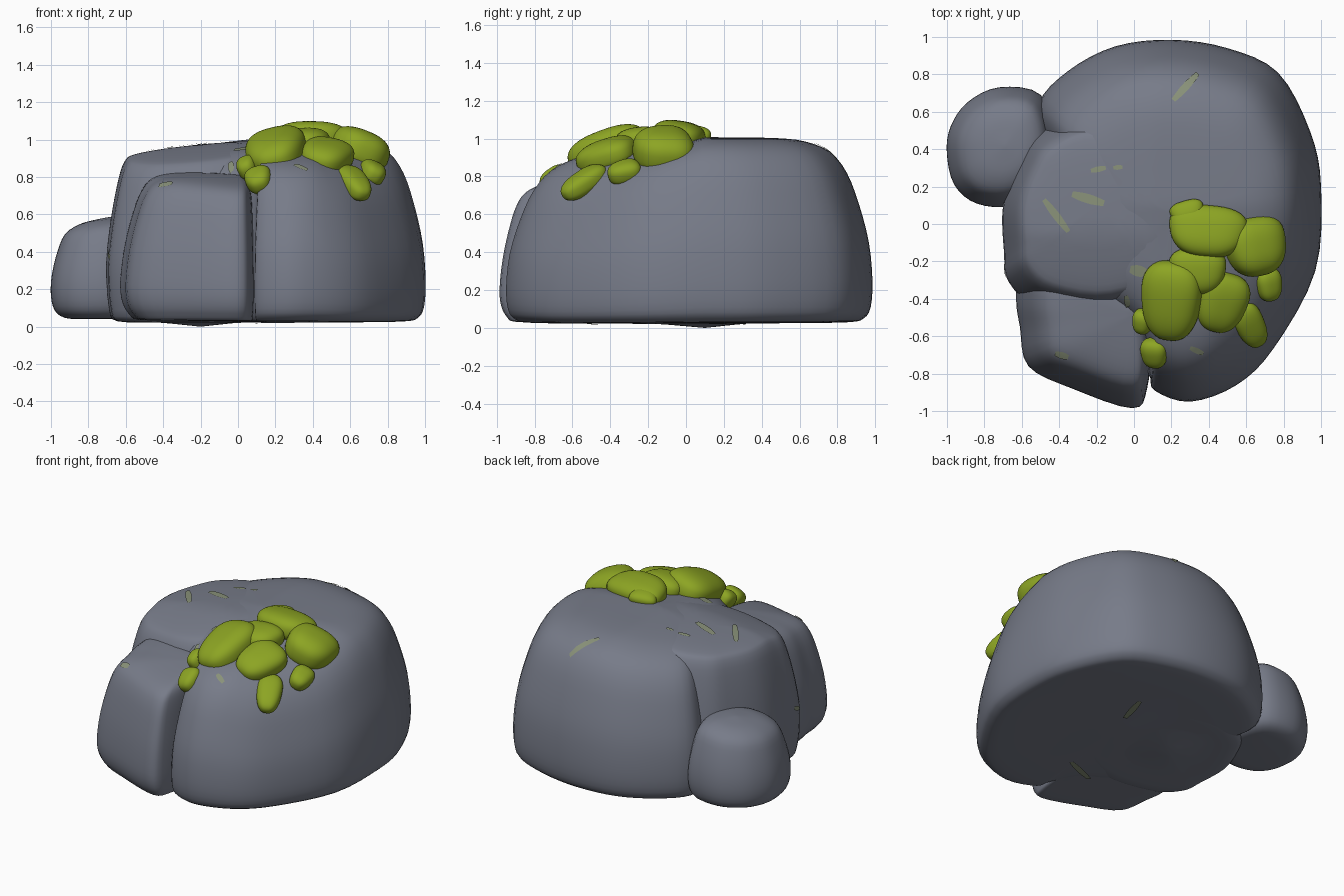
import bpy, bmesh, math
from mathutils import Vector, Matrix
from mathutils.bvhtree import BVHTree

if "Cube" in bpy.data.objects:
    bpy.data.objects.remove(bpy.data.objects["Cube"])


def material(name, col):
    m = bpy.data.materials.new(name)
    m.diffuse_color = (*col, 1)
    m.use_nodes = True
    m.node_tree.nodes["Principled BSDF"].inputs["Base Color"].default_value = m.diffuse_color
    return m


STONE = material("grey stone", (0.185, 0.200, 0.250))
MOSS = material("green moss", (0.265, 0.375, 0.017))
LICHEN = material("pale lichen", (0.25, 0.285, 0.19))


def finish(name, bm, mat):
    me = bpy.data.meshes.new(name)
    bm.to_mesh(me)
    bm.free()
    me.materials.append(mat)
    for p in me.polygons:
        p.use_smooth = True
    ob = bpy.data.objects.new(name, me)
    bpy.context.collection.objects.link(ob)
    return ob


def smooth_points(pts, steps, closed):
    """Catmull-Rom resampling of 2D points."""
    n, out = len(pts), []
    for i in range(n if closed else n - 1):
        def get(k):
            return Vector(pts[k % n] if closed else pts[max(0, min(n - 1, k))])
        a, b, c, d = get(i - 1), get(i), get(i + 1), get(i + 2)
        for s in range(steps):
            t = s / steps
            out.append(b + 0.5 * t * (c - a + t * (2 * a - 5 * b + 4 * c - d
                                                   + t * (3 * (b - c) + d - a))))
    if not closed:
        out.append(Vector(pts[-1]))
    return out


rock_verts, rock_faces = [], []


def boulder(name, outline, centre, levels, tilt):
    """Stack scaled copies of a plan outline; levels are (z, scale)."""
    ring = smooth_points(outline, 4, True)
    c = Vector(centre)
    bm = bmesh.new()
    rows = []
    for z, s in smooth_points(levels, 3, False):
        row = []
        for p in ring:
            q = c + (p - c) * max(s, 0)
            row.append(bm.verts.new((q.x, q.y, max(0, z * tilt(q.x, q.y)))))
        rows.append(row)
    n = len(ring)
    for lo, hi in zip(rows, rows[1:]):
        for i in range(n):
            j = (i + 1) % n
            bm.faces.new((lo[i], lo[j], hi[j], hi[i]))
    bmesh.ops.remove_doubles(bm, verts=bm.verts, dist=0.0005)
    bmesh.ops.recalc_face_normals(bm, faces=bm.faces)
    bm.verts.index_update()
    base = len(rock_verts)
    rock_verts.extend(v.co.copy() for v in bm.verts)
    rock_faces.extend([base + v.index for v in f.verts] for f in bm.faces)
    return finish(name, bm, STONE)


# Main boulder: top slopes down towards the front, the left and the front right corner
boulder("main_boulder",
        [(0.11, -0.89), (0.3, -0.95), (0.55, -0.86), (0.75, -0.66), (0.97, -0.25),
         (1.0, 0.2), (0.94, 0.5), (0.77, 0.81), (0.5, 0.94), (0.2, 0.985),
         (-0.1, 0.95), (-0.35, 0.82), (-0.51, 0.64), (-0.47, 0.4), (-0.42, 0.0),
         (-0.3, -0.4), (-0.02, -0.62), (0.08, -0.8)],
        (0.2, 0.05),
        [(0.02, 0), (0.025, 0.5), (0.03, 0.86), (0.05, 0.95), (0.11, 0.99), (0.25, 1.0),
         (0.45, 0.98), (0.65, 0.925), (0.82, 0.855), (0.93, 0.76), (0.985, 0.62),
         (1.003, 0.45), (1.006, 0.2), (1.01, 0)],
        lambda x, y: (1 - 0.115 * max(0, min(1, (0.1 - y) / 0.9)) - 0.11 * max(0, 0.1 - x)
                      - 0.45 * max(0, x - 0.4) * max(0, 0.1 - y)))

# Left shoulder of the boulder
boulder("left_boulder",
        [(-0.7, 0.1), (-0.695, -0.15), (-0.67, -0.31), (-0.5, -0.45), (-0.1, -0.5),
         (0.25, -0.3), (0.25, 0.4), (-0.2, 0.6), (-0.5, 0.5), (-0.62, 0.33)],
        (-0.2, 0.1),
        [(0.0, 0), (0.025, 0.5), (0.03, 0.88), (0.1, 0.97), (0.35, 1.0), (0.6, 0.95),
         (0.82, 0.87), (0.92, 0.80), (0.95, 0.70), (0.965, 0.4), (0.97, 0)],
        lambda x, y: 1 + 0.1 * (x + 0.25) - 0.22 * max(0, -0.05 - y))

# Lower front block, split from the main boulder by a crevice
boulder("front_boulder",
        [(-0.63, -0.4), (-0.61, -0.55), (-0.565, -0.76), (-0.33, -0.88), (-0.01, -0.985),
         (0.07, -0.88), (0.09, -0.6), (0.05, -0.2), (-0.4, -0.15), (-0.6, -0.25)],
        (0.0, -0.48),
        [(0.03, 0), (0.032, 0.5), (0.035, 0.84), (0.06, 0.92), (0.12, 0.98), (0.22, 1.0),
         (0.4, 0.965), (0.58, 0.89), (0.69, 0.82), (0.755, 0.73), (0.79, 0.57),
         (0.81, 0.3), (0.82, 0)],
        lambda x, y: 1 + 0.12 * (y + 0.6) - 0.1 * (x + 0.25))

# Small separate stone on the left
boulder("small_stone",
        [(-1.0, 0.38), (-0.96, 0.21), (-0.84, 0.11), (-0.65, 0.1), (-0.48, 0.22),
         (-0.42, 0.45), (-0.5, 0.69), (-0.72, 0.73), (-0.89, 0.65), (-0.98, 0.52)],
        (-0.69, 0.42),
        [(0.04, 0), (0.042, 0.5), (0.05, 0.76), (0.09, 0.93), (0.18, 1.0), (0.3, 0.98),
         (0.43, 0.88), (0.52, 0.75), (0.565, 0.5), (0.58, 0.2), (0.585, 0)],
        lambda x, y: 1 + 0.2 * (x + 0.7))

tree = BVHTree.FromPolygons(rock_verts, rock_faces)


def surface(p, ray):
    """Point and outward normal where a ray through p first meets the rocks."""
    hit, normal, _, _ = tree.ray_cast(p - ray * 3, ray)
    return hit, (normal if normal.dot(ray) < 0 else -normal)


DOWN, UP, EAST = Vector((0, 0, -1)), Vector((0, 0, 1)), Vector((1, 0, 0))


def moss(name, x, y, z, a, b, thick, yaw):
    """Pillow-shaped clump, leaning outward; never sunk far into the rock."""
    normal = Vector(((x - 0.38) * 1.5, (y + 0.15) * 1.3, 1)).normalized()
    z = max(z, surface(Vector((x, y, 0)), DOWN)[0].z)
    bm = bmesh.new()
    bmesh.ops.create_icosphere(bm, subdivisions=4, radius=1)
    for v in bm.verts:
        v.co = Vector([math.copysign(abs(k) ** 0.78, k) for k in v.co])
        v.co.x *= a * (1 + 0.14 * v.co.y)
        v.co.y *= b
        v.co.z *= thick
    rot = UP.rotation_difference(normal).to_matrix().to_4x4()
    bm.transform(Matrix.Translation((x, y, z)) @ rot
                 @ Matrix.Rotation(math.radians(yaw), 4, 'Z'))
    return finish(name, bm, MOSS)


# Moss cushion: x, y, z, half width, half length, thickness, yaw
CLUMPS = [
    (0.395, -0.04, 1.01, 0.205, 0.14, 0.085, -5),
    (0.65, -0.12, 0.925, 0.165, 0.16, 0.115, 12),
    (0.20, -0.41, 0.915, 0.16, 0.22, 0.105, -5),
    (0.47, -0.42, 0.875, 0.135, 0.165, 0.085, -15),
    (0.34, -0.25, 0.98, 0.15, 0.125, 0.08, 0),
    (0.62, -0.54, 0.755, 0.08, 0.14, 0.06, 28),
    (0.72, -0.325, 0.80, 0.07, 0.09, 0.06, 10),
    (0.11, -0.69, 0.75, 0.072, 0.085, 0.06, 0),
    (0.05, -0.52, 0.85, 0.055, 0.07, 0.06, -10),
    (0.285, 0.065, 1.015, 0.09, 0.06, 0.05, 15),
]
for i, c in enumerate(CLUMPS):
    moss(f"moss_clump_{i + 1}", *c)

# Faint lichen streaks: start, end, width, direction they are pressed on from
STREAKS = [
    ((0.21, 0.66, 0), (0.34, 0.80, 0), 0.04, DOWN),
    ((-0.48, 0.13, 0), (-0.35, -0.04, 0), 0.04, DOWN),
    ((-0.33, 0.16, 0), (-0.16, 0.11, 0), 0.05, DOWN),
    ((-0.23, 0.285, 0), (-0.15, 0.30, 0), 0.03, DOWN),
    ((-0.11, 0.30, 0), (-0.06, 0.305, 0), 0.025, DOWN),
    ((-0.42, -0.69, 0), (-0.35, -0.71, 0), 0.035, DOWN),
    ((-0.02, -0.24, 0), (0.07, -0.26, 0), 0.06, DOWN),
    ((0.30, -0.66, 0), (0.37, -0.69, 0), 0.03, DOWN),
    ((-0.04, -0.38, 0), (-0.03, -0.44, 0), 0.03, DOWN),
    ((0.26, 0.22, 0), (0.32, 0.44, 0), 0.045, UP),
    ((0.16, -0.43, 0), (-0.07, -0.53, 0), 0.045, UP),
    ((0, -0.28, 0.37), (0, -0.21, 0.40), 0.03, EAST),
]
bm = bmesh.new()
for start, end, w, ray in STREAKS:
    start, end = Vector(start), Vector(end)
    side = (end - start).cross(ray).normalized() * w / 2
    rows = []
    for k in range(9):
        half = side * (0.6 + 0.4 * math.sin(math.pi * k / 8))
        row = []
        for s in (-1, 0, 1):
            hit, normal = surface(start.lerp(end, k / 8) + half * s, ray)
            row.append(bm.verts.new(hit + normal * 0.006))
        rows.append(row)
    for p, q in zip(rows, rows[1:]):
        for i in (0, 1):
            f = bm.faces.new((p[i], p[i + 1], q[i + 1], q[i]))
            f.normal_update()
            if f.normal.dot(ray) > 0:
                f.normal_flip()
finish("lichen_streaks", bm, LICHEN)
